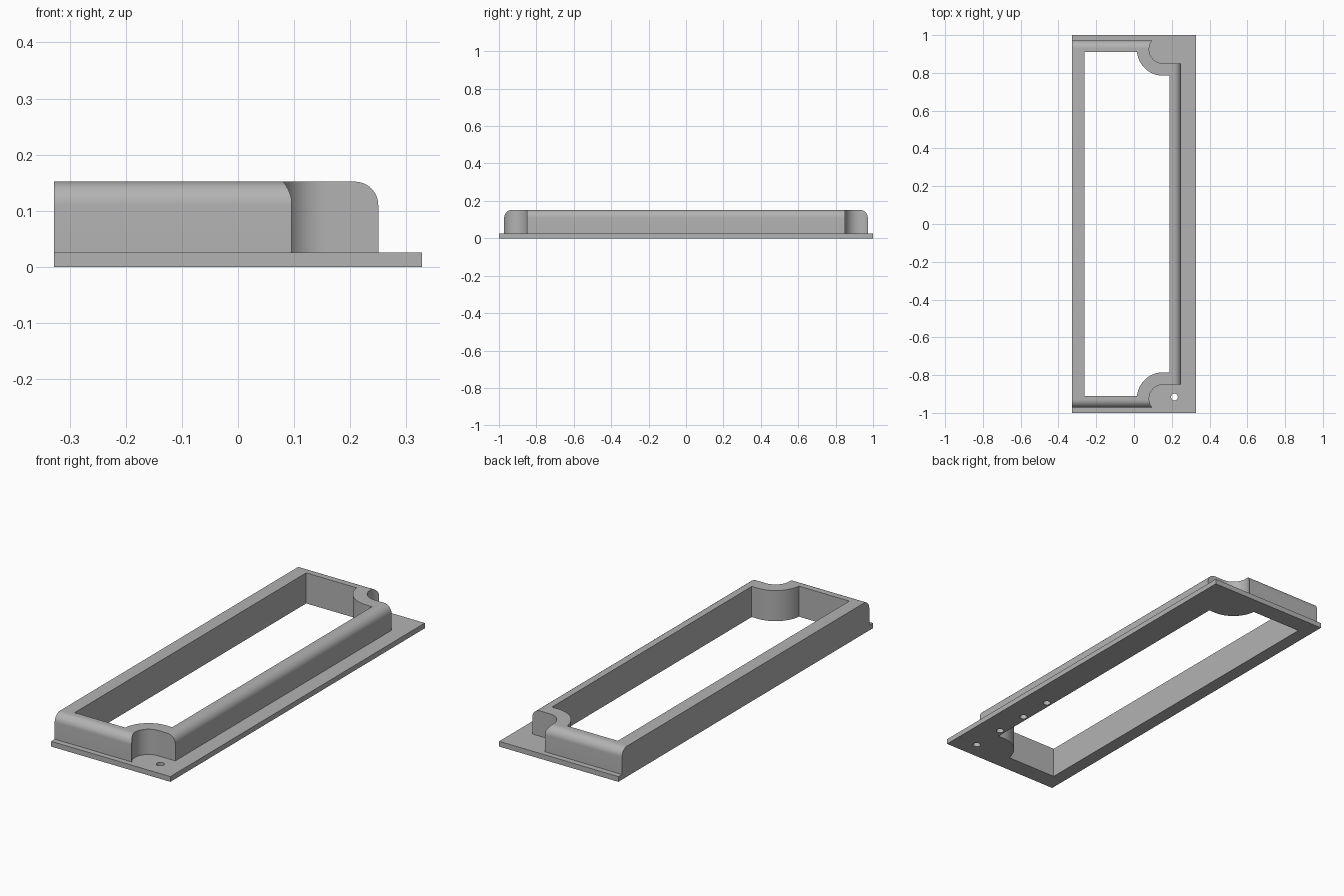
import bpy, bmesh, math

cube = bpy.data.objects.get("Cube")
if cube:
    bpy.data.objects.remove(cube, do_unlink=True)

HALF_X, LEDGE_X, WALL_Y = 0.328, 0.25, 0.972
PLATE_Z, TOP_Z, FILLET = 0.026, 0.152, 0.042
ARC_X, ARC_Y = 0.155, -0.925          # centre of the corner scallops

grey = bpy.data.materials.new("plain_grey")
grey.use_nodes = True
COLOUR = (0.45, 0.45, 0.45, 1)
grey.diffuse_color = COLOUR
grey.node_tree.nodes["Principled BSDF"].inputs["Base Color"].default_value = COLOUR


def arc(cx, cy, r, a0, a1, n=24):
    angles = [math.radians(a0 + (a1 - a0) * i / n) for i in range(n + 1)]
    return [(cx + r * math.cos(a), cy + r * math.sin(a)) for a in angles]


def prism(name, outline, z0, z1, round_edge=None):
    """Extrude a plan outline; optionally round the top edges chosen by a rule."""
    bm = bmesh.new()
    base = bm.faces.new([bm.verts.new((x, y, z0)) for x, y in outline])
    up = bmesh.ops.extrude_face_region(bm, geom=[base])["geom"]
    bmesh.ops.translate(bm, vec=(0, 0, z1 - z0),
                        verts=[v for v in up if isinstance(v, bmesh.types.BMVert)])
    if round_edge:
        edges = [e for e in bm.edges if all(v.co.z > z1 - 1e-4 for v in e.verts)
                 and round_edge((e.verts[0].co + e.verts[1].co) / 2)]
        bmesh.ops.bevel(bm, geom=edges, offset=FILLET, segments=12,
                        profile=0.5, affect='EDGES')
    bmesh.ops.recalc_face_normals(bm, faces=bm.faces[:])
    mesh = bpy.data.meshes.new(name)
    bm.to_mesh(mesh)
    bm.free()
    mesh.materials.append(grey)
    obj = bpy.data.objects.new(name, mesh)
    bpy.context.collection.objects.link(obj)
    return obj


def combine(target, other, operation):
    other.hide_render = True
    mod = target.modifiers.new(operation.lower(), 'BOOLEAN')
    mod.operation, mod.solver, mod.object = operation, 'EXACT', other
    bpy.context.view_layer.objects.active = target
    bpy.ops.object.modifier_apply(modifier=mod.name)
    bpy.data.objects.remove(other, do_unlink=True)


def rectangle(x0, x1, y):
    return [(x0, -y), (x1, -y), (x1, y), (x0, y)]


# Raised wall, rounded along its front, right and back top edges
wall = prism("raised_wall", rectangle(-HALF_X, LEDGE_X, WALL_Y), PLATE_Z, TOP_Z,
             lambda c: c.x > -HALF_X + 0.01)

# Scalloped notches that expose the plate at both right corners
notch = [(0.4, -0.85)] + arc(ARC_X, ARC_Y, 0.075, 90, 217) + [(0.095, -1.1), (0.4, -1.1)]
for side in (1, -1):
    combine(wall, prism("notch_cutter", [(x, y * side) for x, y in notch], 0, 0.3),
            'DIFFERENCE')

# Flat base plate joined to the wall
frame = prism("frame", rectangle(-HALF_X, HALF_X, 1), 0, PLATE_Z)
combine(frame, wall, 'UNION')

# Central opening, following the scallops at constant wall thickness
front = [(-0.262, -0.91)] + arc(ARC_X, ARC_Y, 0.14, 173.9, 90) + [(0.188, -0.785)]
opening = front + [(x, -y) for x, y in reversed(front)]
combine(frame, prism("opening_cutter", opening, -0.1, 0.3), 'DIFFERENCE')

# Row of screw holes: one through the plate, the rest blind under the wall
for i in range(4):
    hole = arc(0.214, -0.916 + 0.174 * i, 0.018, 0, 345, 23)
    combine(frame, prism("hole_cutter", hole, -0.1, 0.143), 'DIFFERENCE')

# Merge leftover coplanar faces, then smooth the curved ones
bm = bmesh.new()
bm.from_mesh(frame.data)
bmesh.ops.remove_doubles(bm, verts=bm.verts[:], dist=1e-5)
bmesh.ops.dissolve_limit(bm, angle_limit=0.01, verts=bm.verts[:], edges=bm.edges[:])
bm.to_mesh(frame.data)
bm.free()
bpy.ops.object.select_all(action='DESELECT')
frame.select_set(True)
bpy.context.view_layer.objects.active = frame
bpy.ops.object.shade_smooth_by_angle(angle=math.radians(30))
